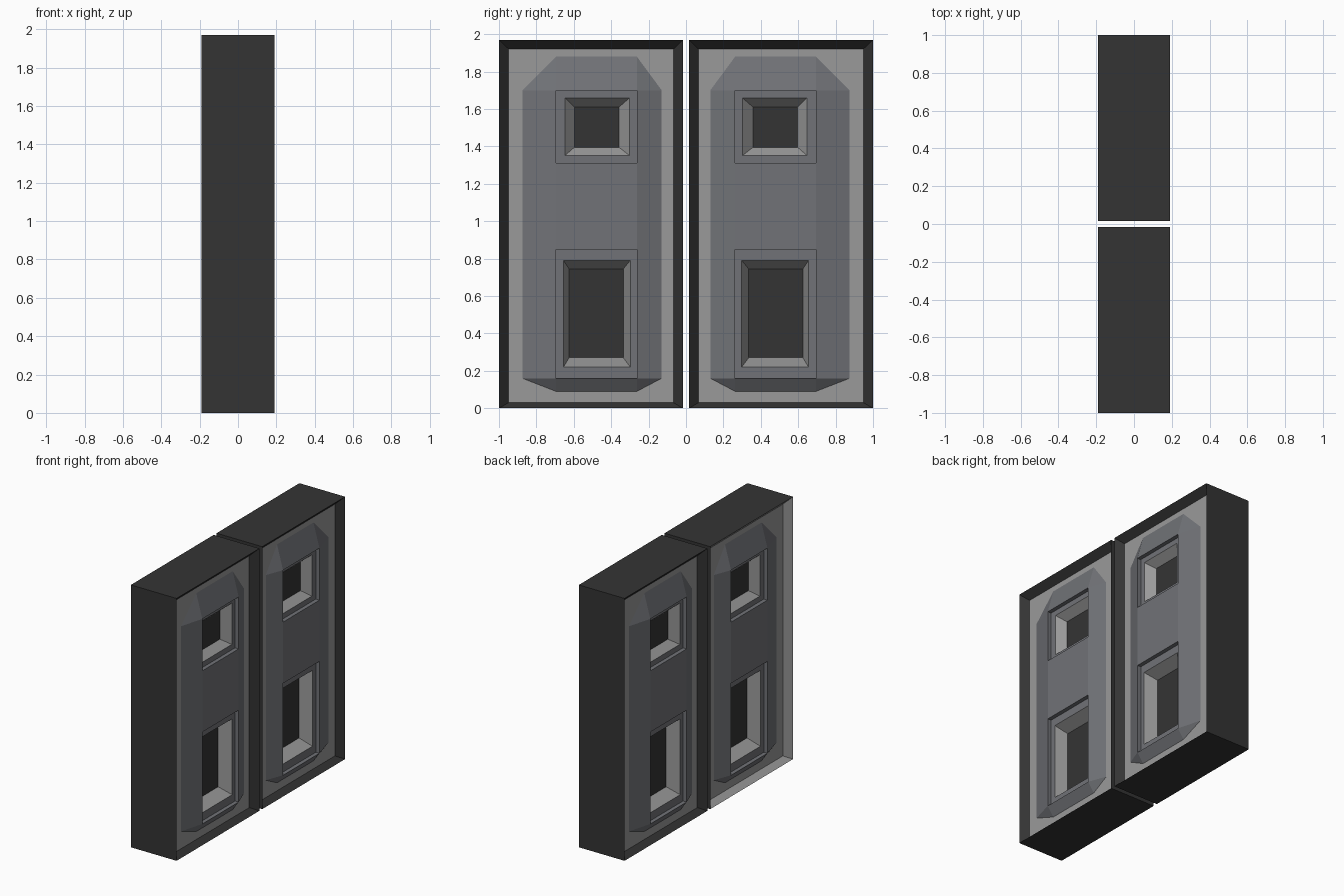
import bpy

if "Cube" in bpy.data.objects:
    bpy.data.objects.remove(bpy.data.objects["Cube"])


def material(name, rgb):
    m = bpy.data.materials.new(name)
    m.diffuse_color = (*rgb, 1)
    m.use_nodes = True
    m.node_tree.nodes["Principled BSDF"].inputs["Base Color"].default_value = m.diffuse_color
    return m


DARK = material("charcoal", (0.034, 0.034, 0.034))
LIGHT = material("light grey", (0.32, 0.32, 0.32))
MID = material("slate grey", (0.165, 0.17, 0.185))

FRONT, RECESS, STEP = 0.19, 0.14, 0.16    # depths of the door surfaces


def rect(x, y0, y1, z0, z1):
    return [(x, y0, z0), (x, y1, z0), (x, y1, z1), (x, y0, z1)]


def ring(a, b):
    """Quads between two loops of equal length."""
    n = len(a)
    return [(a[i], a[(i + 1) % n], b[(i + 1) % n], b[i]) for i in range(n)]


def rect_octagon(r, o, rect_outside):
    """Faces between a rectangle and a chamfered octagon."""
    faces = []
    for i in range(4):
        j = (i + 1) % 4
        a, b, c = o[2 * i], o[2 * i + 1], o[(2 * i + 2) % 8]
        if rect_outside:
            faces += [(r[i], r[j], b, a), (r[j], c, b)]
        else:
            faces += [(a, b, r[j], r[i]), (b, c, r[j])]
    return faces


def build(name, faces, mat, m, s):
    """Make an object, mirrored by m along y and s along x."""
    index, polys = {}, []
    for f in faces:
        ids = [index.setdefault((x * s, y * m, z), len(index)) for x, y, z in f]
        polys.append(ids[::-1] if m * s < 0 else ids)
    mesh = bpy.data.meshes.new(name)
    mesh.from_pydata(list(index), [], polys)
    mesh.materials.append(mat)
    bpy.context.collection.objects.link(bpy.data.objects.new(name, mesh))


outer = (-1.0, -0.017, 0.0, 1.97)
inner = (-0.948, -0.067, 0.03, 1.92)
Y0, Y1 = -0.695, -0.263                   # width of the raised flat
octagon = [(RECESS, y, z) for y, z in (
    (Y0, 0.09), (Y1, 0.09), (-0.13, 0.16), (-0.13, 1.70),
    (Y1, 1.88), (Y0, 1.88), (-0.875, 1.70), (-0.875, 0.16))]

# Windows: height span, opening, pane, pane depth
windows = {
    "lower": ((0.16, 0.85), (-0.655, -0.298, 0.22, 0.79),
              (-0.625, -0.335, 0.27, 0.745), 0.07),
    "upper": ((1.31, 1.70), (-0.648, -0.301, 1.35, 1.66),
              (-0.597, -0.358, 1.395, 1.61), 0.10),
}

for m, door in ((1, "front_door"), (-1, "back_door")):
    # Outer walls of the door
    build(door + "_edges", ring(rect(-FRONT, *outer), rect(FRONT, *outer)), DARK, m, 1)
    for s, side in ((1, "right"), (-1, "left")):
        tag = f"{door}_{side}"
        # Sloping border, paler on one face
        build(tag + "_border", ring(rect(FRONT, *outer), rect(RECESS, *inner)),
              LIGHT if m == 1 and s == -1 else DARK, m, s)
        # Recessed backing around the raised panel
        build(tag + "_backing", rect_octagon(rect(RECESS, *inner), octagon, True), LIGHT, m, s)
        # Raised panel: chamfers, middle flat and stepped window surrounds
        panel = rect_octagon(rect(FRONT, Y0, Y1, 0.16, 1.70), octagon, False)
        panel.append(rect(FRONT, Y0, Y1, 0.85, 1.31))
        for (z0, z1), opening, pane, depth in windows.values():
            step = rect(STEP, Y0, Y1, z0, z1)
            panel += ring(rect(FRONT, Y0, Y1, z0, z1), step)
            panel += ring(step, rect(STEP, *opening))
        build(tag + "_raised_panel", panel, MID, m, s)
        # Sloping window reveals and dark panes
        for key, (_, opening, pane, depth) in windows.items():
            build(f"{tag}_{key}_reveal", ring(rect(STEP, *opening), rect(depth, *pane)), LIGHT, m, s)
            build(f"{tag}_{key}_pane", [rect(depth, *pane)], DARK, m, s)
